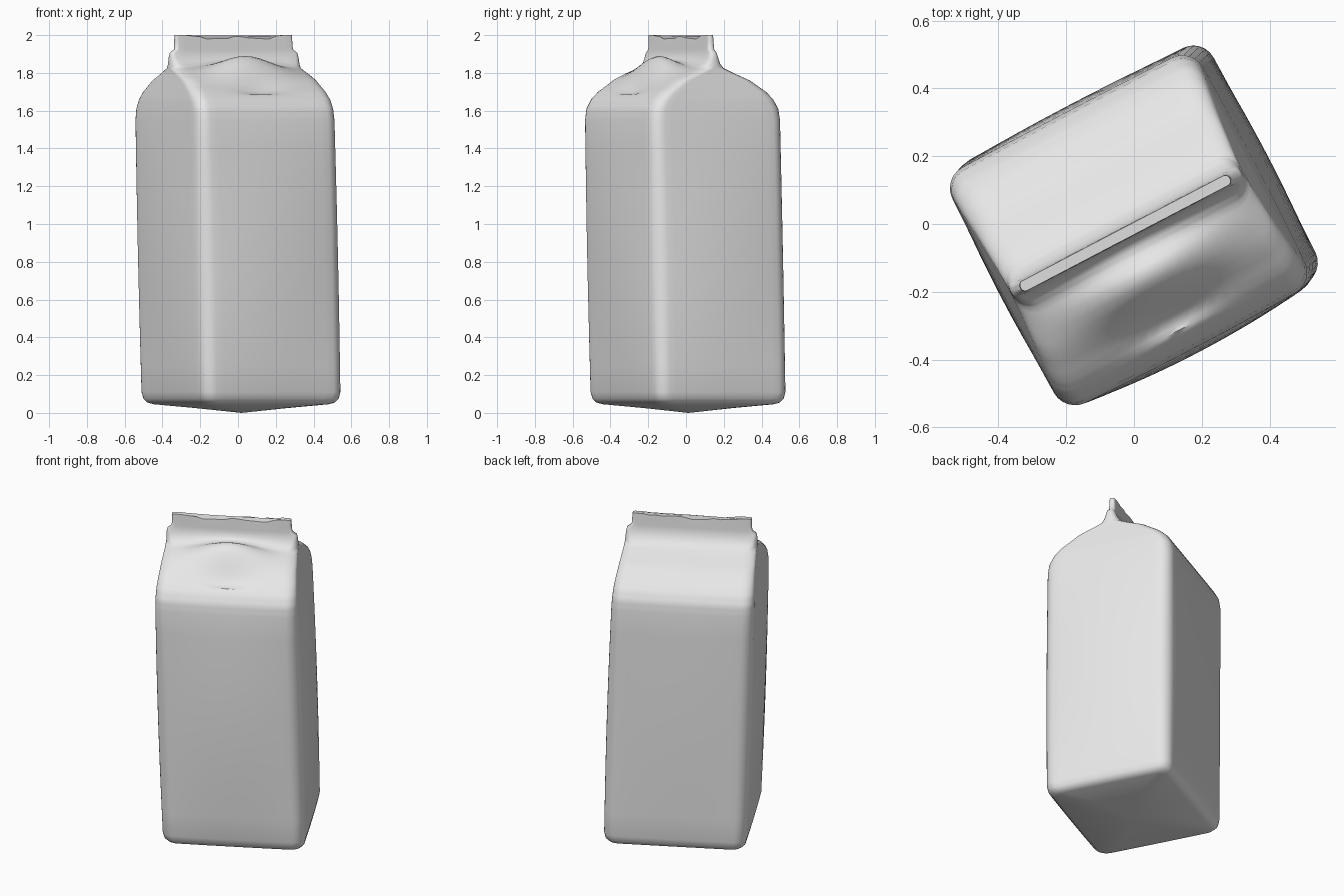
import bpy
import bmesh
import math
import random
from mathutils import Matrix, Vector

random.seed(4)
if "Cube" in bpy.data.objects:
    bpy.data.objects.remove(bpy.data.objects["Cube"])

# One plain grey for the whole carton
grey = bpy.data.materials.new("carton_grey")
grey.use_nodes = True
colour = (0.8, 0.8, 0.8, 1)
grey.diffuse_color = colour
grey.node_tree.nodes["Principled BSDF"].inputs["Base Color"].default_value = colour

TURN = Matrix.Rotation(math.radians(27.6), 3, "Z")
SIDE_STEPS = 16
ARC_STEPS = 6


def ring_points(half_u, half_v):
    """Rounded rectangle, with evenly spaced points along its sides."""
    r = min(0.065, half_v * 0.9)
    arcs = []
    for k, (su, sv) in enumerate([(1, 1), (-1, 1), (-1, -1), (1, -1)]):
        centre = Vector((su * (half_u - r), sv * (half_v - r)))
        angles = [math.pi / 2 * (k + i / ARC_STEPS) for i in range(ARC_STEPS + 1)]
        arcs.append([centre + Vector((math.cos(a), math.sin(a))) * r for a in angles])
    points = []
    for k, arc in enumerate(arcs):
        points += arc
        end = arcs[(k + 1) % 4][0]
        points += [arc[-1].lerp(end, i / SIDE_STEPS) for i in range(1, SIDE_STEPS)]
    return points


def shape(u, v, z, half_u, half_v):
    """Bulge the walls, push the front roof panel, then lean and turn."""
    if z < 1.7:
        swell = math.sin(math.pi * z / 1.7)
        fu, fv = u / half_u, v / half_v
        u += 0.025 * swell * fu ** 3 * (1 - fv * fv)
        v += (0.012 if v > 0 else 0.03) * swell * fv ** 3 * (1 - fu * fu)
    elif half_v > 0.04 and v < 0:
        hump = math.exp(-(u / 0.22) ** 2 - ((v + 0.15) / 0.08) ** 2)
        dent = math.exp(-(u / 0.13) ** 2 - ((v + 0.29) / 0.05) ** 2)
        z += 0.095 * hump - 0.025 * dent
    point = TURN @ Vector((u, v, z))
    point.x += 0.018 - 0.022 * z
    point.y += 0.013 - 0.02 * z
    return point


# Height, half length along the ridge, half depth across it
base = [(0.025, 0.2, 0.18), (0.046, 0.37, 0.345), (0.055, 0.393, 0.368),
        (0.075, 0.408, 0.383), (0.11, 0.415, 0.39)]
walls = [(0.11 + 1.44 * i / 10, 0.415, 0.39) for i in range(1, 11)]
roof = [(1.55, 0.415, 0.39), (1.61, 0.413, 0.382), (1.66, 0.41, 0.355),
        (1.70, 0.405, 0.315), (1.76, 0.395, 0.225), (1.80, 0.388, 0.13),
        (1.825, 0.386, 0.075), (1.85, 0.385, 0.045)]
roof_fine = [tuple(p + (q - p) * t / 3 for p, q in zip(a, b))
             for a, b in zip(roof, roof[1:]) for t in (1, 2, 3)]
fin = [(1.88, 0.383, 0.03), (1.905, 0.378, 0.022), (1.925, 0.352, 0.02),
       (1.965, 0.35, 0.018), (2.0, 0.348, 0.016)]
levels = base + walls + roof_fine + fin

# Loft the carton, with a torn edge along the top of the fin
bm = bmesh.new()
rings = []
for level in levels:
    z, half_u, half_v = level
    ring = []
    for p in ring_points(half_u, half_v):
        torn = 0
        if level is fin[-1] and abs(p.x) < 0.29:
            torn = random.uniform(0.003, 0.022)
        ring.append(bm.verts.new(shape(p.x, p.y, z - torn, half_u, half_v)))
    rings.append(ring)
count = len(rings[0])
for low, high in zip(rings, rings[1:]):
    for i in range(count):
        j = (i + 1) % count
        bm.faces.new((low[i], low[j], high[j], high[i]))

# Shallow pointed underside and closed fin
tip = bm.verts.new(shape(0, 0, 0, 1, 1))
for i in range(count):
    bm.faces.new((rings[0][(i + 1) % count], rings[0][i], tip))
bm.faces.new(rings[-1])
bmesh.ops.recalc_face_normals(bm, faces=bm.faces)

mesh = bpy.data.meshes.new("carton")
bm.to_mesh(mesh)
bm.free()
mesh.materials.append(grey)
carton = bpy.data.objects.new("carton", mesh)
bpy.context.collection.objects.link(carton)
bpy.context.view_layer.objects.active = carton
carton.select_set(True)
bpy.ops.object.shade_smooth_by_angle(angle=math.radians(50))
